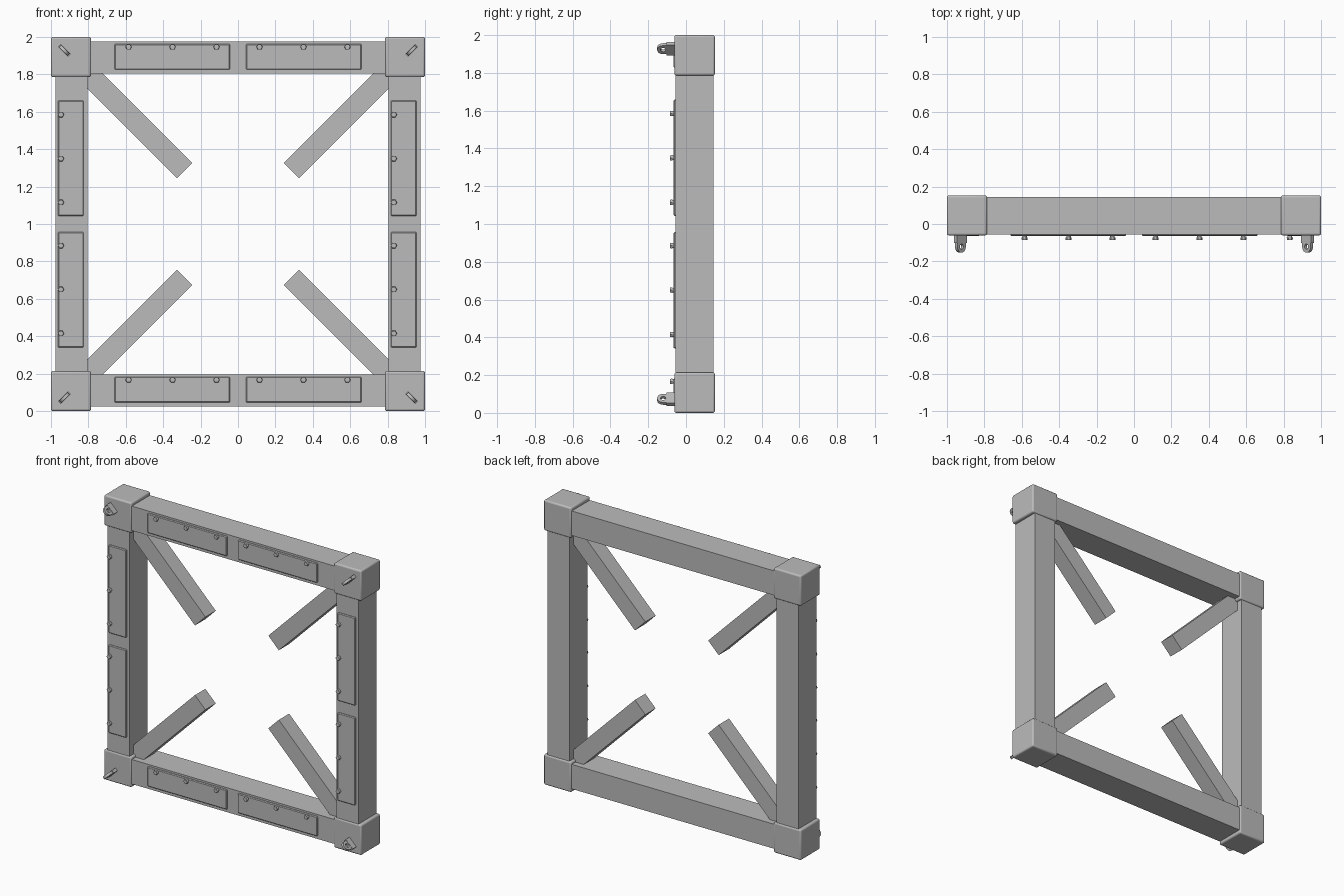
import bpy, bmesh, math
from mathutils import Matrix, Vector

if "Cube" in bpy.data.objects:
    bpy.data.objects.remove(bpy.data.objects["Cube"])

steel = bpy.data.materials.new("steel grey")
steel.diffuse_color = (0.5, 0.5, 0.5, 1)
steel.use_nodes = True
steel.node_tree.nodes["Principled BSDF"].inputs["Base Color"].default_value = steel.diffuse_color

MID = 0.045      # depth centre of the frame
C = 0.89         # distance of beam centre lines from the frame centre


def finish(name, bm, bevel=0.0, segments=1, smooth=False):
    bmesh.ops.recalc_face_normals(bm, faces=bm.faces)
    me = bpy.data.meshes.new(name)
    bm.to_mesh(me)
    bm.free()
    me.materials.append(steel)
    ob = bpy.data.objects.new(name, me)
    bpy.context.collection.objects.link(ob)
    if bevel:
        m = ob.modifiers.new("bevel", 'BEVEL')
        m.width, m.segments, m.limit_method = bevel, segments, 'ANGLE'
    if smooth:
        bpy.context.view_layer.objects.active = ob
        ob.select_set(True)
        bpy.ops.object.shade_smooth_by_angle(angle=math.radians(35))
        ob.select_set(False)
    return ob


def box(name, centre, size, angle=0.0, **kw):
    # box turned by angle in the front plane
    bm = bmesh.new()
    bmesh.ops.create_cube(bm, size=1, matrix=Matrix.Translation(centre)
                          @ Matrix.Rotation(angle, 4, 'Y') @ Matrix.Diagonal((*size, 1)))
    return finish(name, bm, **kw)


def bolt(name, x, z):
    # washer with a hexagonal head, pointing forward
    bm = bmesh.new()
    for sides, r1, r2, y, d in ((12, 0.012, 0.012, -0.068, 0.012), (6, 0.017, 0.015, -0.078, 0.014)):
        bmesh.ops.create_cone(bm, cap_ends=True, segments=sides, radius1=r1, radius2=r2, depth=d,
                              matrix=Matrix.Translation((x, y, z))
                              @ Matrix.Rotation(math.pi / 2, 4, 'X')
                              @ Matrix.Rotation(math.pi / 2, 4, 'Z'))
    finish(name, bm)


def lug(name, x, z, angle):
    # flat lifting eye: wide foot, then a pierced round end
    bm = bmesh.new()
    turn = Matrix.Translation((x, 0, z)) @ Matrix.Rotation(angle, 4, 'Y')
    bmesh.ops.create_cube(bm, size=1, matrix=turn @ Matrix.Translation((0, -0.08, 0))
                          @ Matrix.Diagonal((0.076, 0.044, 0.022, 1)))
    n, eye, r_out, r_in, t = 20, -0.121, 0.032, 0.014, 0.009
    rings = []
    for h in (-t, t):
        for r in (r_out, r_in):
            ring = []
            for i in range(n):
                a = 2 * math.pi * i / n
                px, py = r * math.cos(a), r * math.sin(a)
                if r == r_out and py > 0.001:       # straight sides down to the foot
                    px, py = math.copysign(r_out, px) if abs(px) > 0.02 else px, min(py * 1.4, 0.028)
                ring.append(bm.verts.new(turn @ Vector((px, eye + py, h))))
            rings.append(ring)
    a, b, c, d = rings
    for p, q in ((a, b), (b, d), (d, c), (c, a)):
        for i in range(n):
            j = (i + 1) % n
            bm.faces.new((p[i], p[j], q[j], q[i]))
    finish(name, bm, smooth=True)


# four beams with their cover plates and bolts
for side, s in (("lower", -1), ("upper", 1), ("left", -1), ("right", 1)):
    upright = side in ("left", "right")

    def place(along, across, y):
        # beam coordinates to world; uprights are the level beams turned a quarter
        return (s * C - across, y, 1 + along) if upright else (along, y, 1 + s * C + across)

    turn = -math.pi / 2 if upright else 0
    box(side + "_beam", place(0, 0, MID), (1.62, 0.2, 0.172), turn)
    for e in (-1, 1):
        box(side + "_cover_plate", place(e * 0.351, 0.004, -0.056), (0.618, 0.018, 0.138), turn, bevel=0.005)
        for k, d in enumerate((0.115, 0.35, 0.585)):
            x, _, z = place(e * d, 0.057, 0)
            bolt(side + "_bolt", x, z)

# corner blocks, lifting eyes and diagonal braces
for sx in (-1, 1):
    for sz in (-1, 1):
        slope = -math.pi / 4 * sx * sz
        box("corner_block", (sx * 0.893, MID + 0.001, 1 + sz * 0.893), (0.214, 0.214, 0.214),
            bevel=0.011, segments=3, smooth=True)
        lug("lifting_eye", sx * 0.928, 1 + sz * 0.928, slope)
        m = (0.285 + 0.84) / 2
        box("diagonal_brace", (sx * m, MID, 1 + sz * m), ((0.84 - 0.285) * math.sqrt(2), 0.115, 0.115), slope)
